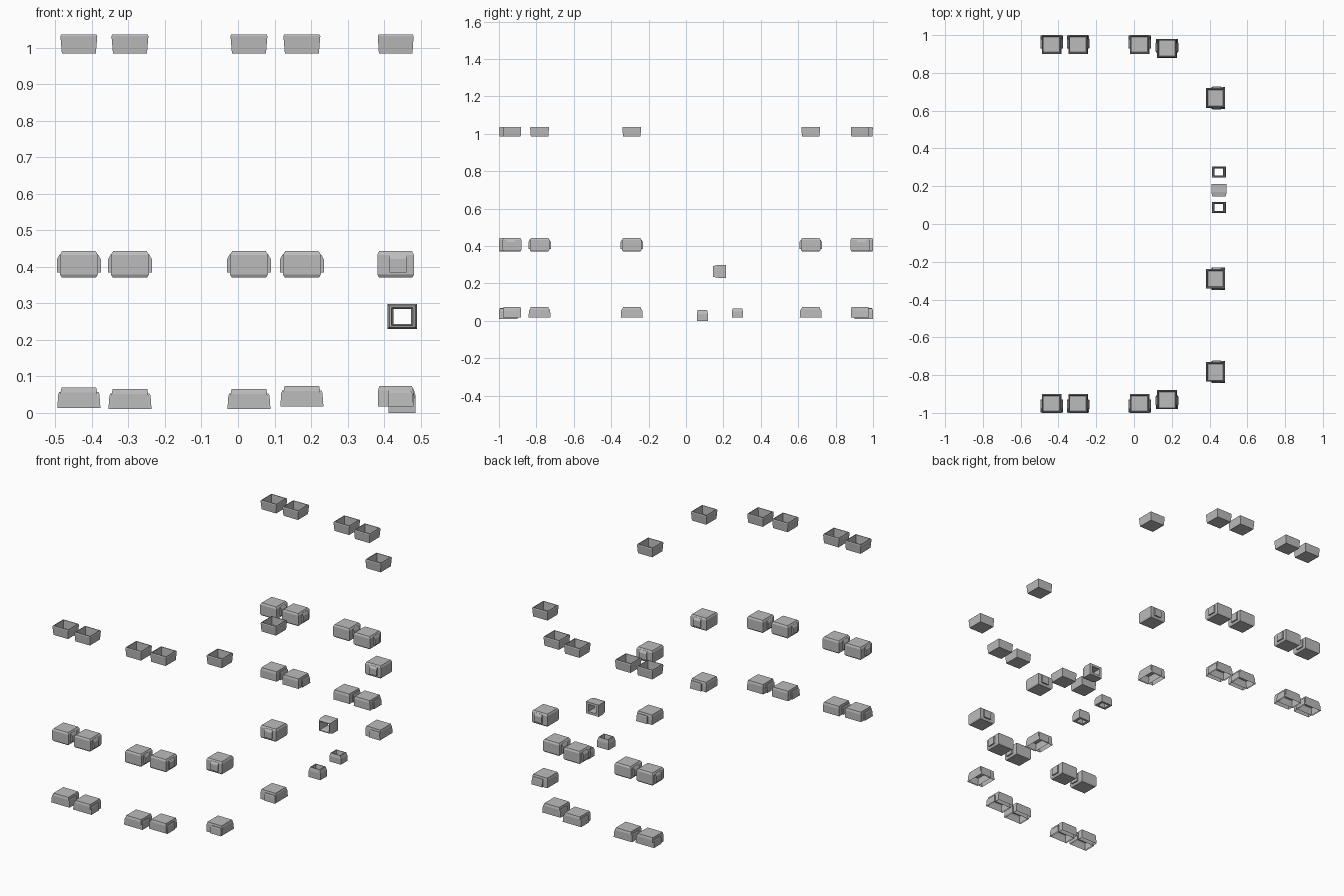
import bpy
import bmesh
from math import pi

cube = bpy.data.objects.get("Cube")
if cube:
    bpy.data.objects.remove(cube, do_unlink=True)

grey = bpy.data.materials.new("plain_grey")
grey.use_nodes = True
colour = (0.5, 0.5, 0.5, 1)
grey.diffuse_color = colour
grey.node_tree.nodes["Principled BSDF"].inputs["Base Color"].default_value = colour


def loft(bm, rings, bottom=True, top=True, loop=False):
    """Skin rectangular rings given as (width, depth, height, y offset)."""
    loops = []
    for w, d, z, y in rings:
        corners = ((-1, -1), (1, -1), (1, 1), (-1, 1))
        loops.append([bm.verts.new((sx * w / 2, y + sy * d / 2, z)) for sx, sy in corners])
    pairs = list(zip(loops, loops[1:]))
    if loop:
        pairs.append((loops[-1], loops[0]))
    for a, b in pairs:
        for i in range(4):
            j = (i + 1) % 4
            bm.faces.new((a[i], a[j], b[j], b[i]))
    if bottom and not loop:
        bm.faces.new(loops[0][::-1])
    if top and not loop:
        bm.faces.new(loops[-1])


def finish(bm, name):
    mesh = bpy.data.meshes.new(name)
    bm.to_mesh(mesh)
    bm.free()
    mesh.materials.append(grey)
    return mesh


def place(mesh, name, loc, rot):
    ob = bpy.data.objects.new(name, mesh)
    ob.location = loc
    ob.rotation_euler = rot
    bpy.context.collection.objects.link(ob)


# Open tray with flared walls and a hollow inside
bm = bmesh.new()
loft(bm, [(0.093, 0.092, 0, 0), (0.101, 0.098, 0.048, 0), (0.097, 0.094, 0.053, 0),
          (0.09, 0.087, 0.053, 0), (0.084, 0.081, 0.006, 0)])
tray = finish(bm, "tray")

# Closed box with bevelled rims and a raised panel on each end
bm = bmesh.new()
loft(bm, [(0.094, 0.092, 0, 0), (0.104, 0.1, 0.008, 0),
          (0.104, 0.1, 0.062, 0), (0.092, 0.09, 0.072, 0)])
loft(bm, [(0.12, 0.046, 0.014, 0.006), (0.12, 0.046, 0.05, 0.006),
          (0.104, 0.046, 0.064, 0.006)])
box = finish(bm, "box")

# Hood open underneath, with a wider shoulder toward the outer side
bm = bmesh.new()
loft(bm, [(0.104, 0.098, 0, 0), (0.1, 0.097, 0.042, 0), (0.095, 0.09, 0.055, 0)], bottom=False)
loft(bm, [(0.118, 0.07, 0, 0.014), (0.113, 0.066, 0.036, 0.013),
          (0.108, 0.06, 0.043, 0.011)], bottom=False)
hood = finish(bm, "hood")

# Stacks of hood, box and tray: x, y, turn, hood height
stacks = []
for x, y, h in ((-0.436, 0.95, 0.014), (-0.296, 0.95, 0.01),
                (0.03, 0.95, 0.01), (0.175, 0.93, 0.018)):
    stacks += [(x, y, 0, h), (x, -y, pi, h)]
for y in (0.667, -0.29, -0.783):
    stacks.append((0.432, y, -pi / 2, 0.018))
for x, y, turn, h in stacks:
    for mesh, name, z in ((hood, "hood", h), (box, "box", 0.371), (tray, "tray", 0.984)):
        place(mesh, name, (x, y, z), (0, 0, turn))

# Small hollow frames: two lying flat, one upright and a little larger
def frame(name, w, d, h, loc, rot):
    bm = bmesh.new()
    loft(bm, [(w, d, 0, 0), (w, d, h * 0.65, 0), (w * 0.85, d * 0.85, h, 0),
              (w * 0.72, d * 0.72, h, 0), (w * 0.6, d * 0.6, h * 0.5, 0),
              (w * 0.6, d * 0.6, 0, 0)], loop=True)
    place(finish(bm, name), name, loc, rot)


frame("low_frame", 0.074, 0.06, 0.057, (0.449, 0.0875, 0), (0, 0, 0))
frame("low_frame", 0.074, 0.06, 0.049, (0.449, 0.275, 0.018), (0, 0, 0))
frame("upright_frame", 0.082, 0.068, 0.068, (0.45, 0.213, 0.264), (pi / 2, 0, 0))
